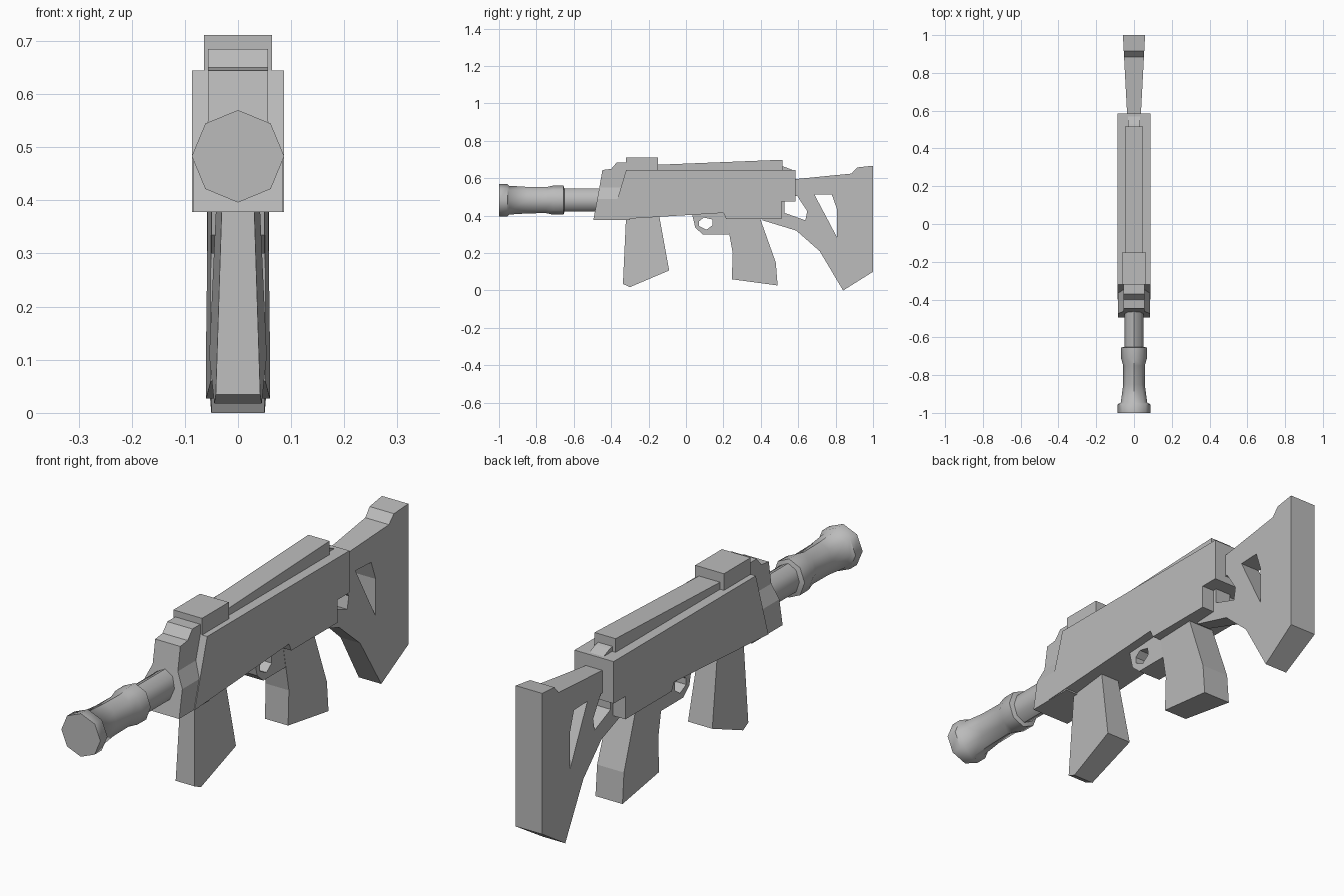
import bpy, bmesh, math

cube = bpy.data.objects.get("Cube")
if cube:
    bpy.data.objects.remove(cube, do_unlink=True)

grey = bpy.data.materials.new("plain grey")
grey.use_nodes = True
GREY = (0.5, 0.5, 0.5, 1)
grey.diffuse_color = GREY
grey.node_tree.nodes["Principled BSDF"].inputs["Base Color"].default_value = GREY


def finish(name, bm):
    bmesh.ops.recalc_face_normals(bm, faces=bm.faces[:])
    mesh = bpy.data.meshes.new(name)
    bm.to_mesh(mesh)
    bm.free()
    mesh.materials.append(grey)
    obj = bpy.data.objects.new(name, mesh)
    bpy.context.collection.objects.link(obj)
    return obj


def slab(name, outline, width, holes=()):
    """Solid from a side profile of (y, z) points; width(y, z) is its half width."""
    bm = bmesh.new()
    mirror, edges, quads = {}, [], []
    for loop in (outline, *holes):
        left = [bm.verts.new((0, y, z)) for y, z in loop]
        for v in left:
            mirror[v] = bm.verts.new(v.co)
        for a, b in zip(left, left[1:] + left[:1]):
            edges.append(bm.edges.new((a, b)))
            quads.append((a, b, mirror[b], mirror[a]))
    bmesh.ops.triangle_fill(bm, edges=edges, use_beauty=True, normal=(1, 0, 0))
    for face in bm.faces[:]:
        bm.faces.new([mirror[v] for v in reversed(face.verts)])
    for quad in quads:
        bm.faces.new(quad)
    for v, m in mirror.items():
        v.co.x = width(v.co.y, v.co.z)
        m.co.x = -v.co.x
    return finish(name, bm)


def loft(name, rings):
    """Skin a list of rings with equal point counts and cap both ends."""
    bm = bmesh.new()
    rows = [[bm.verts.new(p) for p in ring] for ring in rings]
    for low, high in zip(rows, rows[1:]):
        for i in range(len(low)):
            j = (i + 1) % len(low)
            bm.faces.new((low[i], low[j], high[j], high[i]))
    bm.faces.new(rows[0])
    bm.faces.new(rows[-1])
    return finish(name, bm)


def flat(w):
    return lambda y, z: w


# Receiver body
slab("receiver", [(-0.40, 0.378), (-0.32, 0.644), (0.585, 0.644), (0.585, 0.475),
                  (0.51, 0.475), (0.51, 0.383), (0.215, 0.383), (0.2, 0.415)], flat(0.087))

# Nose block: narrow top, flared base, sloping front
nose_rows = [(0.378, -0.495, 0.084), (0.49, -0.474, 0.084), (0.55, -0.463, 0.056),
             (0.644, -0.447, 0.056), (0.65, -0.40, 0.056), (0.685, -0.37, 0.056)]
loft("nose_block", [[(-w, y, z), (w, y, z), (w, -0.3, z), (-w, -0.3, z)]
                    for z, y, w in nose_rows])

# Top cover, rail and its rear ramp
slab("top_cover", [(-0.32, 0.63), (-0.32, 0.711), (-0.15, 0.711), (-0.15, 0.63)], flat(0.064))
slab("top_rail", [(-0.16, 0.63), (-0.16, 0.672), (0.515, 0.699), (0.515, 0.63)], flat(0.047))
slab("rail_ramp", [(0.5, 0.63), (0.5, 0.668), (0.53, 0.66), (0.575, 0.642)], flat(0.032))

# Eight-sided barrel with a waisted sleeve and a solid muzzle
barrel_rows = [(-1.0, 0.087, 0.087), (-0.955, 0.087, 0.087), (-0.945, 0.07, 0.077),
               (-0.85, 0.057, 0.071), (-0.75, 0.057, 0.069), (-0.71, 0.069, 0.078),
               (-0.655, 0.07, 0.078), (-0.65, 0.05, 0.062), (-0.42, 0.05, 0.062)]
angles = [i * math.pi / 4 for i in range(8)]
barrel = loft("barrel", [[(rx * math.cos(a), y, 0.483 + rz * math.sin(a)) for a in angles]
                         for y, rx, rz in barrel_rows])
bpy.context.view_layer.objects.active = barrel
barrel.select_set(True)
bpy.ops.object.shade_smooth_by_angle(angle=math.radians(50))
barrel.select_set(False)

# Grips
slab("front_grip", [(-0.32, 0.40), (-0.145, 0.41), (-0.09, 0.107), (-0.30, 0.018),
                    (-0.337, 0.035)],
     lambda y, z: 0.03 + (0.385 - z) * 0.035 + (y + 0.33) * 0.06)
slab("rear_grip", [(0.21, 0.42), (0.385, 0.42), (0.40, 0.375), (0.48, 0.15), (0.49, 0.027),
                   (0.245, 0.06), (0.25, 0.2)],
     lambda y, z: 0.05 + (y - 0.2) * 0.035)

# Trigger guard with finger hole
slab("trigger_guard", [(0.03, 0.42), (0.05, 0.335), (0.09, 0.30), (0.23, 0.30), (0.23, 0.42)],
     flat(0.05),
     [[(0.07, 0.37), (0.095, 0.39), (0.14, 0.38), (0.143, 0.35), (0.11, 0.325), (0.07, 0.345)]])

# Shoulder stock with two openings
slab("stock", [(0.41, 0.375), (0.41, 0.58), (0.58, 0.595), (0.885, 0.625), (0.915, 0.658),
               (1.0, 0.667), (1.0, 0.1), (0.84, 0.0), (0.715, 0.21), (0.59, 0.32)],
     lambda y, z: 0.037 + (y - 0.59) * 0.053,
     [[(0.527, 0.415), (0.527, 0.5), (0.595, 0.505), (0.648, 0.425), (0.638, 0.375)],
      [(0.687, 0.512), (0.78, 0.512), (0.807, 0.435), (0.807, 0.285)]])
